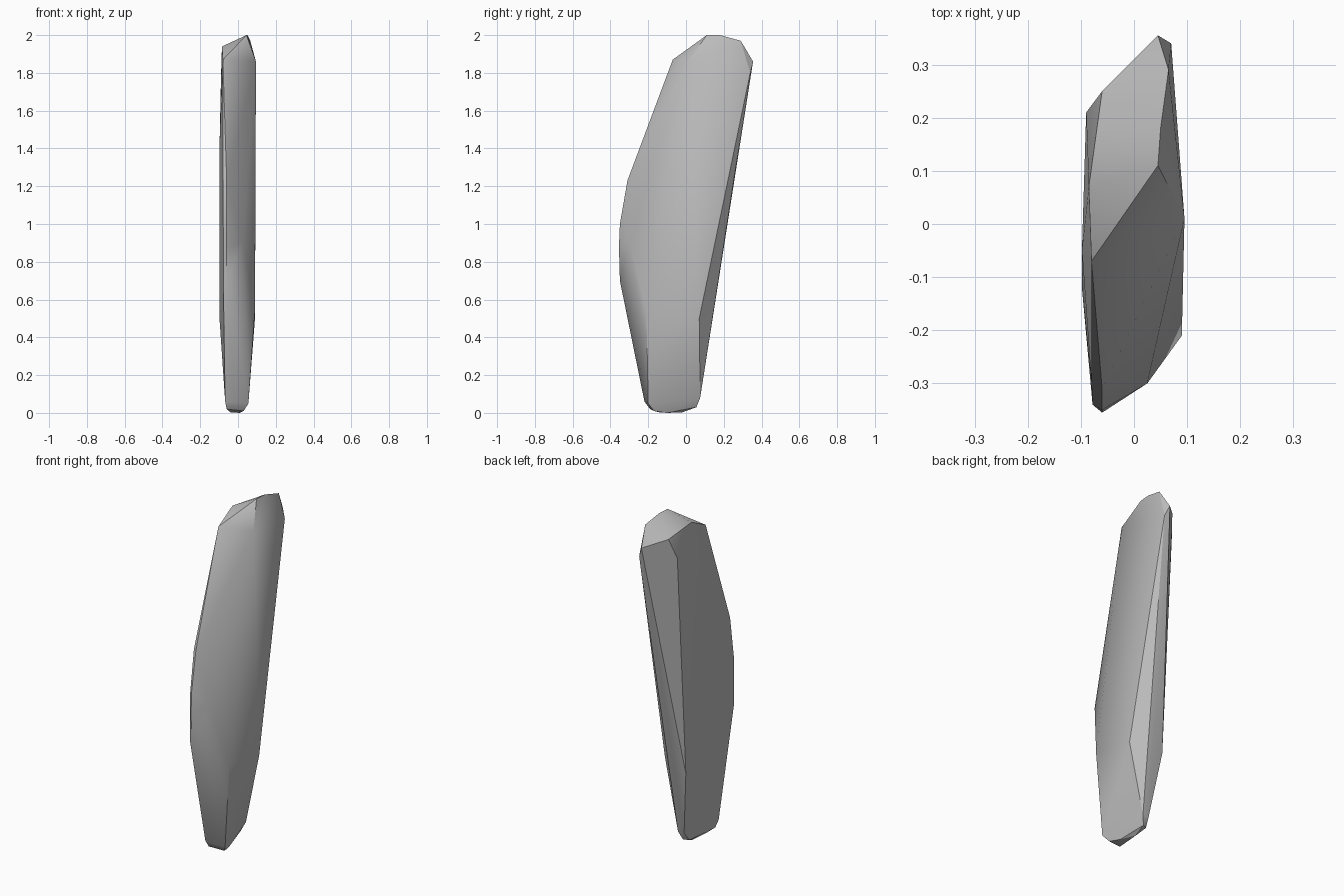
import bpy
import bmesh
import math

default_cube = bpy.data.objects.get("Cube")
if default_cube:
    bpy.data.objects.remove(default_cube, do_unlink=True)


def make_material(name, colour):
    material = bpy.data.materials.new(name)
    material.use_nodes = True
    material.diffuse_color = colour
    shader = material.node_tree.nodes["Principled BSDF"]
    shader.inputs["Base Color"].default_value = colour
    return material


# Corner points of the slab, grouped by the side they belong to
left_flank = [
    (.095, .01, 1.86), (.07, .34, 1.8), (.09, .07, .5),
    (.055, -.2, .05), (.09, -.21, .55), (.025, -.3, .9),
]
right_flank = [
    (-.08, -.07, 1.87), (-.085, .07, 1.94), (-.09, .21, 1.78),
    (-.09, .13, .47), (-.098, -.12, .5), (-.098, -.05, 1.4),
    (-.08, -.3, 1.23), (-.078, -.34, .97), (-.078, -.34, .7),
    (-.068, -.21, .06),
]
front_ridge = [
    (-.06, -.31, 1.23), (-.06, -.35, 1), (-.06, -.355, .88), (-.06, -.35, .7),
    (-.03, -.22, .06),
]
top_cap = [
    (.045, .11, 2), (.05, .18, 2), (.065, .29, 1.97),
    (.045, .355, 1.86), (-.06, .25, 1.9),
]
rounded_foot = [
    (-.06, -.19, .02), (.03, -.17, .01), (-.04, -.14, .003),
    (.01, -.1, 0), (-.03, -.02, .003), (-.05, .04, .03),
    (-.02, .055, .03), (-.04, .075, .08), (0, .075, .08),
]


def build_hull(name, points, material):
    """Wrap the points in a closed, faceted skin."""
    bm = bmesh.new()
    for point in points:
        bm.verts.new(point)
    hull = bmesh.ops.convex_hull(bm, input=bm.verts)
    loose = [v for v in bm.verts if not v.link_faces]
    bmesh.ops.delete(bm, geom=loose, context="VERTS")
    bmesh.ops.recalc_face_normals(bm, faces=bm.faces)
    mesh = bpy.data.meshes.new(name)
    bm.to_mesh(mesh)
    bm.free()
    mesh.materials.append(material)
    obj = bpy.data.objects.new(name, mesh)
    bpy.context.collection.objects.link(obj)
    return obj


stone_grey = make_material("stone grey", (.5, .5, .5, 1))
slab = build_hull(
    "standing_stone",
    left_flank + right_flank + front_ridge + top_cap + rounded_foot,
    stone_grey,
)

# Soft shading across shallow facets, crisp corners elsewhere
bpy.ops.object.select_all(action="DESELECT")
slab.select_set(True)
bpy.context.view_layer.objects.active = slab
bpy.ops.object.shade_smooth_by_angle(angle=math.radians(30))
